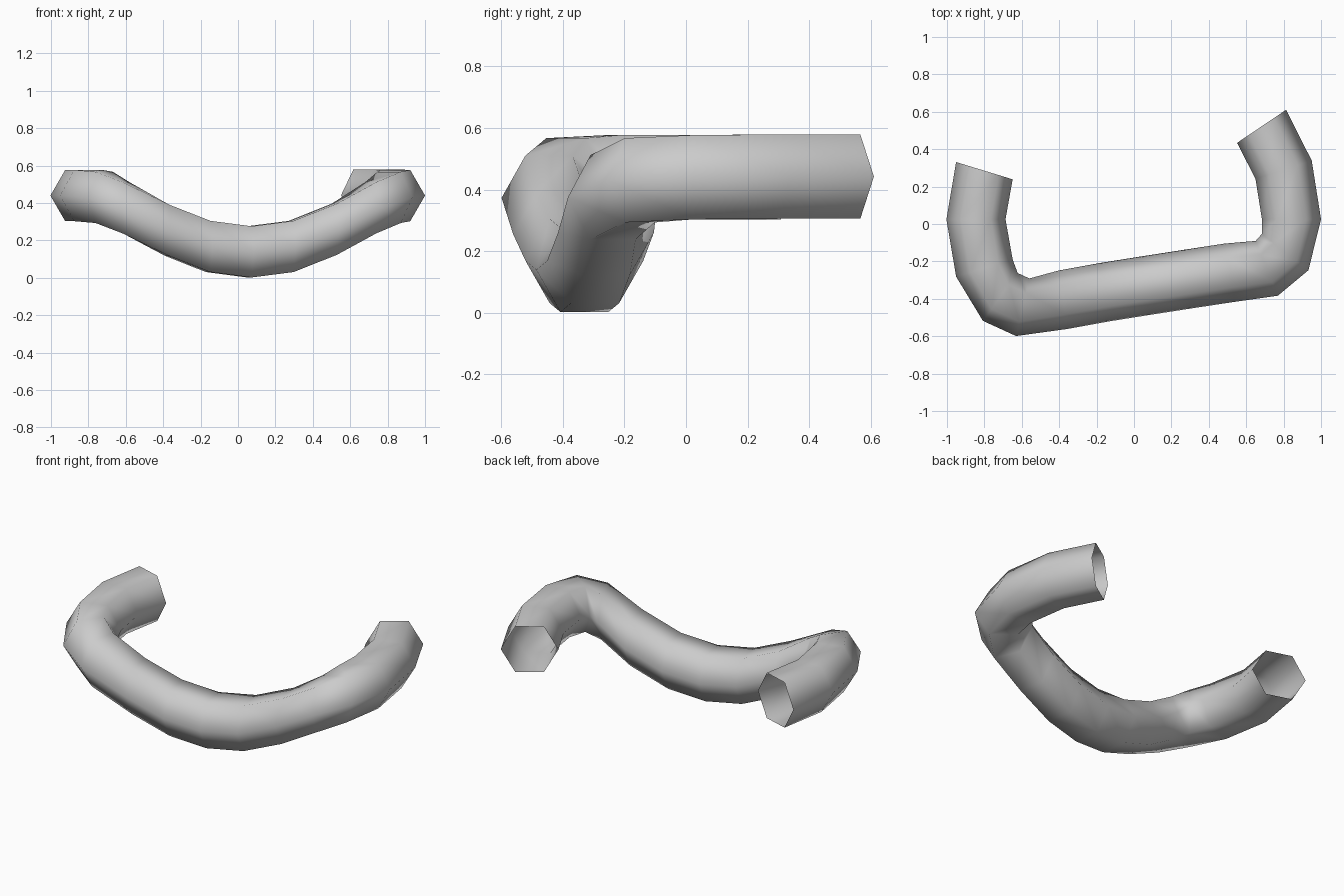
import bpy, bmesh
from math import sin, cos, radians

if "Cube" in bpy.data.objects:
    bpy.data.objects.remove(bpy.data.objects["Cube"])

# Tube stations: centre x, y, z and heading (degrees) of the ring's horizontal axis
STATIONS = [
    (-0.80, 0.285, 0.44, -17), (-0.845, 0.025, 0.44, 0), (-0.80, -0.235, 0.44, 17),
    (-0.715, -0.39, 0.43, 54), (-0.595, -0.445, 0.373, 77), (-0.38, -0.405, 0.255, 98),
    (-0.16, -0.365, 0.168, 99), (0.06, -0.33, 0.139, 99), (0.285, -0.295, 0.168, 99),
    (0.515, -0.26, 0.26, 100), (0.71, -0.237, 0.375, 112), (0.808, -0.15, 0.43, 142),
    (0.842, 0.025, 0.44, 180), (0.80, 0.29, 0.442, 198), (0.682, 0.522, 0.442, 214),
]
SIDES = 6
RADIUS = 0.158

# Open hexagonal tube with upright rings
bm = bmesh.new()
rings = []
for x, y, z, heading in STATIONS:
    h = radians(heading)
    ring = []
    for i in range(SIDES):
        a = radians(360 / SIDES * i)
        side, up = RADIUS * cos(a), RADIUS * sin(a)
        ring.append(bm.verts.new((x + side * cos(h), y + side * sin(h), z + up)))
    rings.append(ring)
for a, b in zip(rings, rings[1:]):
    for i in range(SIDES):
        j = (i + 1) % SIDES
        bm.faces.new((a[i], b[i], b[j], a[j]))

# Face the surface outwards
face = bm.faces[:][0]
face.normal_update()
if face.normal.z < 0:
    bmesh.ops.reverse_faces(bm, faces=bm.faces[:])
for f in bm.faces:
    f.smooth = True

mesh = bpy.data.meshes.new("curved_tube")
bm.to_mesh(mesh)
bm.free()
tube = bpy.data.objects.new("curved_tube", mesh)
bpy.context.collection.objects.link(tube)
